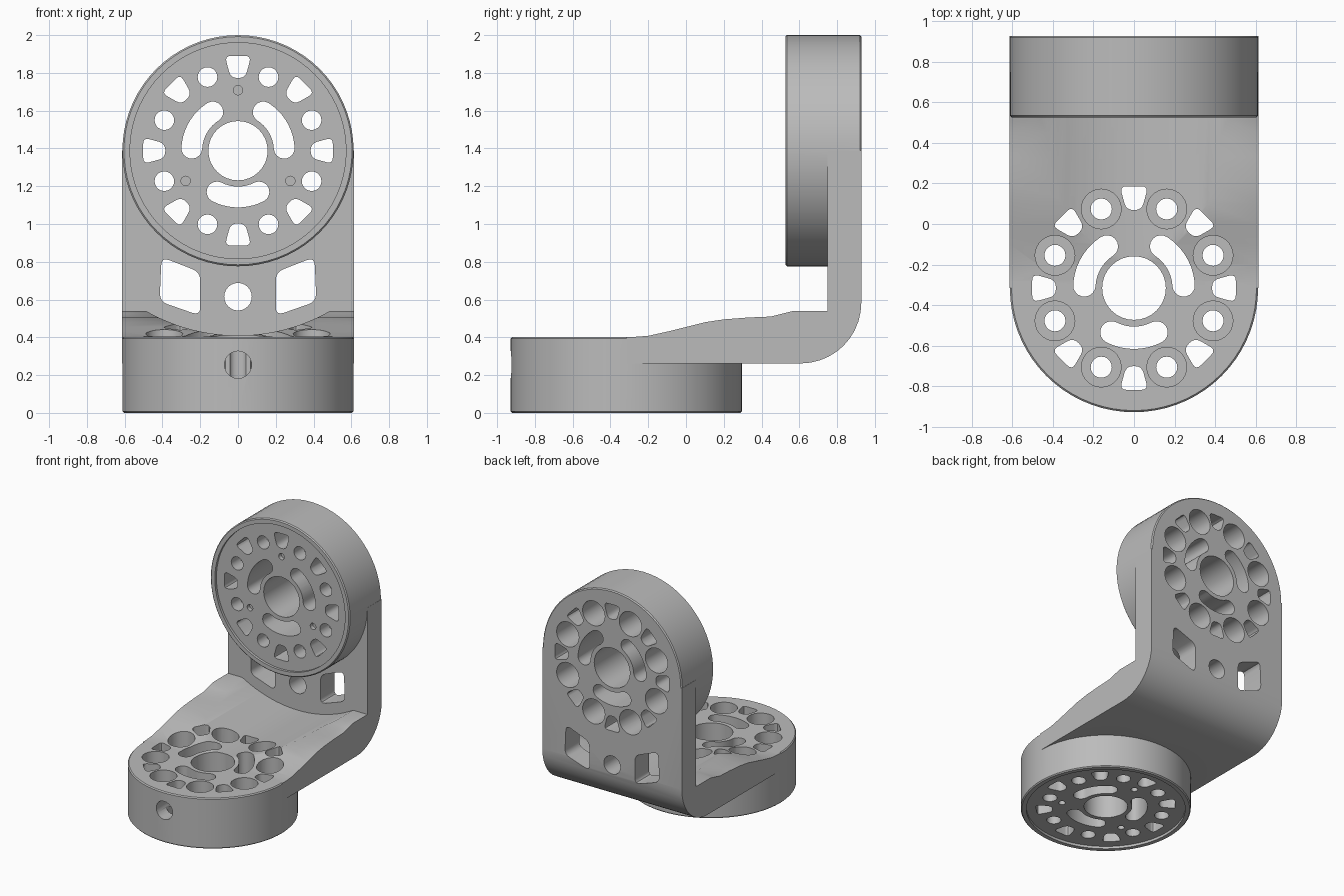
import bpy, bmesh
from math import sin, cos, pi, radians
from mathutils import Matrix, Vector

if "Cube" in bpy.data.objects:
    bpy.data.objects.remove(bpy.data.objects["Cube"])

R = 0.612         # hub radius
DEPTH = 0.402     # hub depth
HALF = 0.6135     # arm half width
LOWER_Y, UPPER_Z, BACK = -0.316, 1.388, 0.928

# Frames: local z = 0 on the bored face of a hub, rim face at -DEPTH
LOWER = Matrix.Translation((0, LOWER_Y, DEPTH))
FACE_Y = Matrix(((-1, 0, 0, 0), (0, 0, 1, 0), (0, 1, 0, 0), (0, 0, 0, 1)))
UPPER = Matrix.Translation((0, BACK, UPPER_Z)) @ FACE_Y
SIDE = Matrix(((0, 0, 1, 0), (1, 0, 0, 0), (0, 1, 0, 0), (0, 0, 0, 1)))


def ring(r, n=32, centre=(0, 0)):
    return [(centre[0] + r * cos(2 * pi * i / n), centre[1] + r * sin(2 * pi * i / n))
            for i in range(n)]


def polar(r, deg):
    return Vector((r * cos(radians(deg)), r * sin(radians(deg))))


def rounded(points, r, steps=5):
    """Round the corners of a polygon."""
    pts, out = [Vector(p) for p in points], []
    for i, p in enumerate(pts):
        a = p + (pts[i - 1] - p).normalized() * r
        b = p + (pts[(i + 1) % len(pts)] - p).normalized() * r
        for k in range(steps):
            t = k / (steps - 1)
            out.append(a * (1 - t) ** 2 + p * 2 * t * (1 - t) + b * t * t)
    return out


def prism(bm, points, z0, z1, chamfer=0):
    base = bm.faces.new([bm.verts.new((p[0], p[1], z0)) for p in points])
    geom = bmesh.ops.extrude_face_region(bm, geom=[base])["geom"]
    verts = [v for v in geom if isinstance(v, bmesh.types.BMVert)]
    bmesh.ops.translate(bm, verts=verts, vec=(0, 0, z1 - z0))
    if chamfer:
        rims = [e for e in bm.edges if abs(e.verts[0].co.z - e.verts[1].co.z) < 1e-5]
        bmesh.ops.bevel(bm, geom=rims, offset=chamfer, segments=1, affect="EDGES")


def solid(name, shapes, frame, chamfer=0):
    bm = bmesh.new()
    for points, z0, z1 in shapes:
        prism(bm, points, z0, z1, chamfer)
    bm.normal_update()
    bmesh.ops.recalc_face_normals(bm, faces=bm.faces)
    bm.transform(frame)
    bm.normal_update()
    mesh = bpy.data.meshes.new(name)
    bm.to_mesh(mesh)
    bm.free()
    obj = bpy.data.objects.new(name, mesh)
    bpy.context.collection.objects.link(obj)
    return obj


def combine(target, other, operation):
    mod = target.modifiers.new("bool", "BOOLEAN")
    mod.operation, mod.object, mod.solver = operation, other, "EXACT"
    bpy.context.view_layer.objects.active = target
    bpy.ops.object.modifier_apply(modifier=mod.name)
    bpy.data.objects.remove(other)


# Bent arm from its side profile, with a rounded outer heel
heel = [Vector((BACK - 0.32, 0.582)) + polar(0.32, -90 + 9 * i) for i in range(11)]
heel[-1].x = BACK
ramp = [(0.75, 0.54), (0.57, 0.54), (0.51, 0.525), (0.45, 0.51), (0.33, 0.505),
        (0.2, 0.495), (0.1, 0.48), (0, 0.455), (-0.1, 0.43), (-0.2, 0.408), (-0.28, DEPTH)]
profile = ([(LOWER_Y, 0.262)] + heel + [(BACK, UPPER_Z), (0.75, UPPER_Z)]
           + ramp + [(LOWER_Y, DEPTH)])
body = solid("angle_bracket", [(profile, -HALF, HALF)], SIDE)

# Curved clearance trough across the lower arm
trough = solid("trough_cutter", [(ring(0.978, 128), -1.2, 0.75)],
               Matrix.Translation((0, 0, UPPER_Z)) @ FACE_Y)
combine(body, trough, "DIFFERENCE")

# Round hubs
for name, frame in (("lower_hub", LOWER), ("upper_hub", UPPER)):
    combine(body, solid(name, [(ring(R, 72), -DEPTH, 0)], frame, 0.008), "UNION")

# Hole pattern shared by both hubs
LOW, HIGH = -0.5, 0.2
through = [(ring(0.157), LOW, HIGH)]
bores, pins = [], []
for i in range(8):
    turn = 45 * i
    bolt = polar(0.422, turn + 22.5)
    through.append((ring(0.052, 20, bolt), LOW, HIGH))
    bores.append((ring(0.098, 28, bolt), -0.27, HIGH))
    out, side = polar(1, turn), polar(1, turn + 90)
    key = [out * 0.385 - side * 0.038, out * 0.502 - side * 0.07,
           out * 0.502 + side * 0.07, out * 0.385 + side * 0.038]
    through.append((rounded(key, 0.034), LOW, HIGH))
for mid in (30, 150, 270):
    # Kidney slot with round ends
    slot = [polar(0.3, mid + a) for a in range(-27, 28, 6)]
    slot += [polar(0.245, mid + 27) + polar(0.055, mid + 27 + a) for a in range(20, 180, 20)]
    slot += [polar(0.19, mid - a) for a in range(-27, 28, 6)]
    slot += [polar(0.245, mid - 27) + polar(0.055, mid - 27 + a) for a in range(200, 360, 20)]
    through.append((slot, LOW, HIGH))
    pins.append((ring(0.025, 16, polar(0.32, mid + 60)), LOW, -0.35))

for frame in (LOWER, UPPER):
    recess = [(ring(0.572, 72), LOW, 0.02 - DEPTH)]
    for shapes in (recess, bores, through, pins):
        combine(body, solid("hub_cutter", shapes, frame), "DIFFERENCE")

# Windows and cable hole in the upright
windows = [(ring(0.073, 24, (0, 0.615)), 0.7, 1.0)]
for s in (-1, 1):
    shape = [(s * 0.2, 0.745), (s * 0.2, 0.515), (s * 0.415, 0.59), (s * 0.405, 0.825)]
    windows.append((rounded(shape, 0.045), 0.7, 1.0))
combine(body, solid("window_cutter", windows, FACE_Y), "DIFFERENCE")

# Radial cable hole in the front of the lower hub
cable = solid("cable_cutter", [(ring(0.072, 24, (0, 0.255)), -1.0, -0.72)], FACE_Y)
combine(body, cable, "DIFFERENCE")

# Finish
grey = bpy.data.materials.new("plain_grey")
grey.use_nodes = True
colour = (0.5, 0.5, 0.5, 1)
grey.diffuse_color = colour
grey.node_tree.nodes["Principled BSDF"].inputs["Base Color"].default_value = colour
body.data.materials.clear()
body.data.materials.append(grey)
for poly in body.data.polygons:
    poly.material_index = 0
bpy.context.view_layer.objects.active = body
body.select_set(True)
bpy.ops.object.shade_smooth_by_angle(angle=radians(30))
